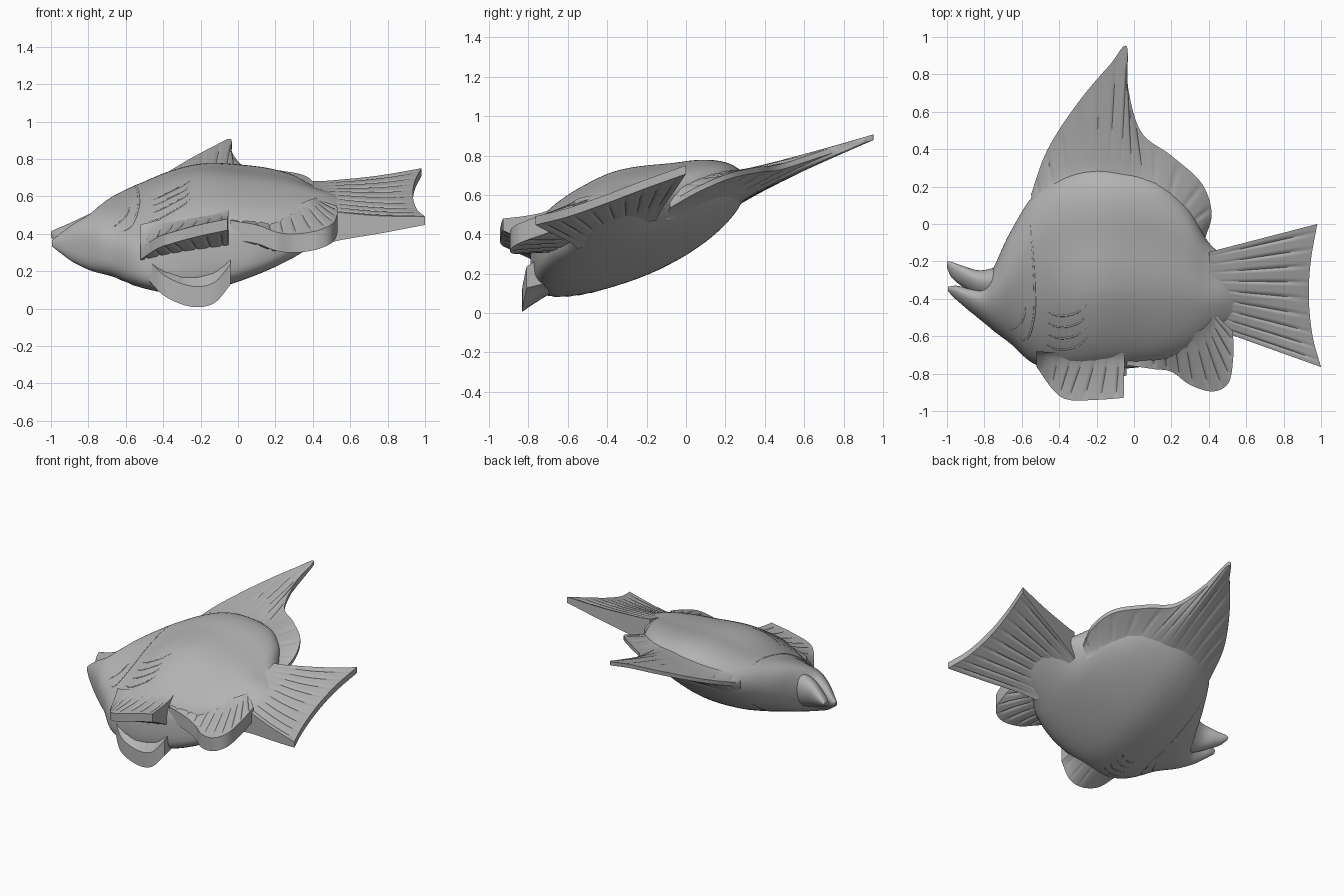
import bpy, bmesh, math

if "Cube" in bpy.data.objects:
    bpy.data.objects.remove(bpy.data.objects["Cube"])

grey = bpy.data.materials.new("stone grey")
grey.use_nodes = True
COL = (0.45, 0.45, 0.45, 1)
grey.diffuse_color = COL
grey.node_tree.nodes["Principled BSDF"].inputs["Base Color"].default_value = COL


def spline(pts, t):
    """Catmull-Rom value at t in 0..1 through tuples of any length."""
    n = len(pts) - 1
    s = min(max(t, 0), 1) * n
    i = min(int(s), n - 1)
    u = s - i
    b, c = pts[i], pts[i + 1]
    a = pts[i - 1] if i else [2 * p - q for p, q in zip(b, c)]
    d = pts[i + 2] if i + 2 <= n else [2 * q - p for p, q in zip(b, c)]
    return [0.5 * (2 * q + (r - p) * u + (2 * p - 5 * q + 4 * r - w) * u * u
            + (3 * q - p - 3 * r + w) * u ** 3) for p, q, r, w in zip(a, b, c, d)]


# Height of the tilted, gently bent middle sheet of the fish
SPINE = [(z,) for z in (.385, .425, .415, .435, .465, .51, .56, .60, .65)]


def mid(x, y):
    return spline(SPINE, (x + 1) / 2)[0] + 0.37 * (y + 0.25)


def smooth(a, b, v):
    t = min(max((v - a) / (b - a), 0), 1)
    return t * t * (3 - 2 * t)


def finish(name, bm, angle=40):
    bmesh.ops.recalc_face_normals(bm, faces=bm.faces)
    me = bpy.data.meshes.new(name)
    bm.to_mesh(me)
    bm.free()
    ob = bpy.data.objects.new(name, me)
    bpy.context.collection.objects.link(ob)
    me.materials.append(grey)
    bpy.ops.object.select_all(action='DESELECT')
    ob.select_set(True)
    bpy.context.view_layer.objects.active = ob
    bpy.ops.object.shade_smooth_by_angle(angle=math.radians(angle))


def half_height(c, h, x, side):
    """Section height at c = -1 (belly) .. 1 (back); behind the head the belly
    is blunt and the upper flank bulges over it."""
    s = math.sqrt(max(0, 1 - c * c))
    w = smooth(-.65, -.3, x)
    blunt = smooth(.3, -.3, c)
    if side > 0:
        return h * s ** (1 - (.25 + .3 * w) * blunt) * (1 + .25 * w * smooth(.4, -.35, c))
    return h * s ** (1 - (.25 + .1 * w) * blunt)


def loft(name, stations, rows, seg=64):
    """Skin sections given as x, back y, belly y, half thickness."""
    bm = bmesh.new()
    rings = []
    for k in range(rows + 1):
        x, yt, yb, h = spline(stations, k / rows)
        ring = []
        for j in range(seg):
            a = 2 * math.pi * j / seg
            c = math.cos(a)
            y = (yt + yb) / 2 + (yt - yb) / 2 * c
            side = math.copysign(1, math.sin(a))
            ring.append(bm.verts.new((x, y, mid(x, y) + side * half_height(c, h, x, side))))
        rings.append(ring)
    for r, q in zip(rings, rings[1:]):
        for j in range(seg):
            bm.faces.new((r[j], r[(j + 1) % seg], q[(j + 1) % seg], q[j]))
    bm.faces.new(rings[0])
    bm.faces.new(rings[-1])
    finish(name, bm)


def fin(name, base, edge, t0, t1, rays, groove=0.008, rows=12):
    """Grooved plate between two lines of (x, y, lift from the middle sheet)."""
    bm = bmesh.new()
    cols = rays * 10
    grids = []
    for side in (1, -1):
        grid = []
        for i in range(cols + 1):
            u = i / cols
            b, e = spline(base, u), spline(edge, u)
            cut = max(0, 1 - abs((u * rays) % 1 - 0.5) * 6)
            line = []
            for j in range(rows + 1):
                v = j / rows
                x, y, l = [p + (q - p) * v for p, q in zip(b, e)]
                t = t0 + (t1 - t0) * v ** 0.7 - groove * cut * min(1, v * 2, (1 - v) * 5)
                line.append(bm.verts.new((x, y, mid(x, y) + l + side * max(t, .006))))
            grid.append(line)
        grids.append(grid)
        for a, c in zip(grid, grid[1:]):
            for j in range(rows):
                bm.faces.new((a[j], a[j + 1], c[j + 1], c[j]))
    up, lo = grids
    rim = [(i, 0) for i in range(cols)] + [(cols, j) for j in range(rows)]
    rim += [(i, rows) for i in range(cols, 0, -1)] + [(0, j) for j in range(rows, 0, -1)]
    for (a, b), (c, d) in zip(rim, rim[1:] + rim[:1]):
        bm.faces.new((up[a][b], up[c][d], lo[c][d], lo[a][b]))
    finish(name, bm)


# Body with the lower jaw at its front and the tail root at its back
BODY = [(-.995, -.335, -.36, .015), (-.95, -.33, -.405, .05), (-.88, -.34, -.465, .10),
        (-.8, -.32, -.53, .14), (-.74, -.21, -.58, .165), (-.66, -.04, -.64, .185),
        (-.53, .16, -.75, .21), (-.35, .275, -.79, .25), (-.15, .305, -.78, .26),
        (.1, .25, -.755, .21), (.28, .1, -.69, .165), (.4, -.1, -.6, .125),
        (.5, -.17, -.55, .085), (.6, -.19, -.53, .035)]
loft("body", BODY, 90)

# Upper lip
loft("upper_lip", [(-1, -.2, -.235, .012), (-.975, -.203, -.285, .03), (-.92, -.222, -.333, .055),
                   (-.82, -.248, -.395, .10), (-.7, -.22, -.43, .14)], 24, 32)

# Tall swept back fin, its rear lobe drooping
fin("dorsal_fin",
    [(-.54, .1, 0), (-.45, .18, 0), (-.36, .22, 0), (-.25, .25, 0), (-.16, .25, 0), (-.08, .25, 0),
     (0, .22, 0), (.08, .2, 0), (.16, .14, 0), (.24, .06, -.01), (.3, -.02, -.02), (.34, -.1, -.03)],
    [(-.55, .16, 0), (-.48, .36, 0), (-.39, .52, 0), (-.26, .70, 0), (-.13, .85, 0), (-.04, .95, -.01),
     (-.03, .72, 0), (.04, .49, 0), (.2, .365, 0), (.36, .22, -.01), (.415, .06, -.03), (.38, -.08, -.05)],
    .085, .014, 14, .006)

# Fan tail
fin("tail_fin",
    [(.4, -.15, 0), (.4, -.25, .01), (.4, -.35, .02), (.4, -.45, .01), (.4, -.55, 0)],
    [(.98, 0, -.01), (.945, -.2, 0), (.935, -.4, 0), (.955, -.6, 0), (1, -.765, .01)],
    .105, .022, 9)

# Lobed fin behind the belly, its rim high at the front
fin("anal_fin",
    [(-.02, -.64, .07), (.1, -.64, .06), (.18, -.63, .05), (.26, -.61, .04), (.33, -.58, .04),
     (.38, -.55, .04), (.41, -.51, .03), (.42, -.47, .02)],
    [(-.04, -.755, .15), (.1, -.775, .11), (.2, -.79, .06), (.3, -.86, .055), (.42, -.895, .06),
     (.505, -.85, .065), (.53, -.72, .06), (.53, -.575, .055)],
    .115, .05, 10)

# Pair of belly fins, one spread up and one hanging down
fin("upper_pelvic_fin",
    [(-.52, -.68, .07), (-.38, -.69, .1), (-.26, -.69, .11), (-.15, -.69, .11), (-.05, -.69, .11)],
    [(-.52, -.765, .07), (-.43, -.89, .17), (-.35, -.94, .21), (-.2, -.94, .235), (-.055, -.93, .245)],
    .125, .03, 7)
fin("lower_pelvic_fin",
    [(-.5, -.64, -.06), (-.38, -.66, -.07), (-.26, -.66, -.08), (-.15, -.66, -.08), (-.04, -.66, -.06)],
    [(-.49, -.75, -.01), (-.39, -.82, -.09), (-.25, -.83, -.155), (-.13, -.83, -.15), (-.04, -.81, -.07)],
    .09, .055, 6, .004)


def skin(x, y, side):
    """Point on the body surface above or below (x, y)."""
    lo, hi = 0, 1
    for _ in range(24):
        k = (lo + hi) / 2
        lo, hi = (k, hi) if spline(BODY, k)[0] < x else (lo, k)
    _, yt, yb, h = spline(BODY, lo)
    c = max(-1, min(1, (2 * y - yt - yb) / (yt - yb)))
    return (x, y, mid(x, y) + side * (half_height(c, h, x, side) - .004))


def ridge(name, pts, side, radius=.007):
    """Thin raised crease tapering at both ends."""
    cu = bpy.data.curves.new(name, 'CURVE')
    cu.dimensions = '3D'
    cu.bevel_depth = radius
    cu.bevel_resolution = 2
    sp = cu.splines.new('POLY')
    n = 40
    sp.points.add(n)
    for k in range(n + 1):
        x, y = spline(pts, k / n)
        sp.points[k].co = (*skin(x, y, side), 1)
        sp.points[k].radius = math.sin(math.pi * (k + .5) / (n + 1)) ** 0.5
    cu.materials.append(grey)
    bpy.context.collection.objects.link(bpy.data.objects.new(name, cu))


# Gill cover edge, cheek and side fin creases on both flanks
for side, word in ((1, "upper"), (-1, "lower")):
    ridge(word + "_gill_edge", [(-.56, .08), (-.545, -.1), (-.53, -.35), (-.535, -.5),
                                (-.57, -.61), (-.64, -.61)], side)
    ridge(word + "_cheek", [(-.57, -.4), (-.6, -.52), (-.68, -.58)], side, .006)
    for i in range(4):
        y = -.45 - .06 * i
        ridge(f"{word}_side_crease_{i}", [(-.5, y), (-.4, y - .04), (-.3, y - .02),
                                          (-.23, y + .05)], side, .006)
